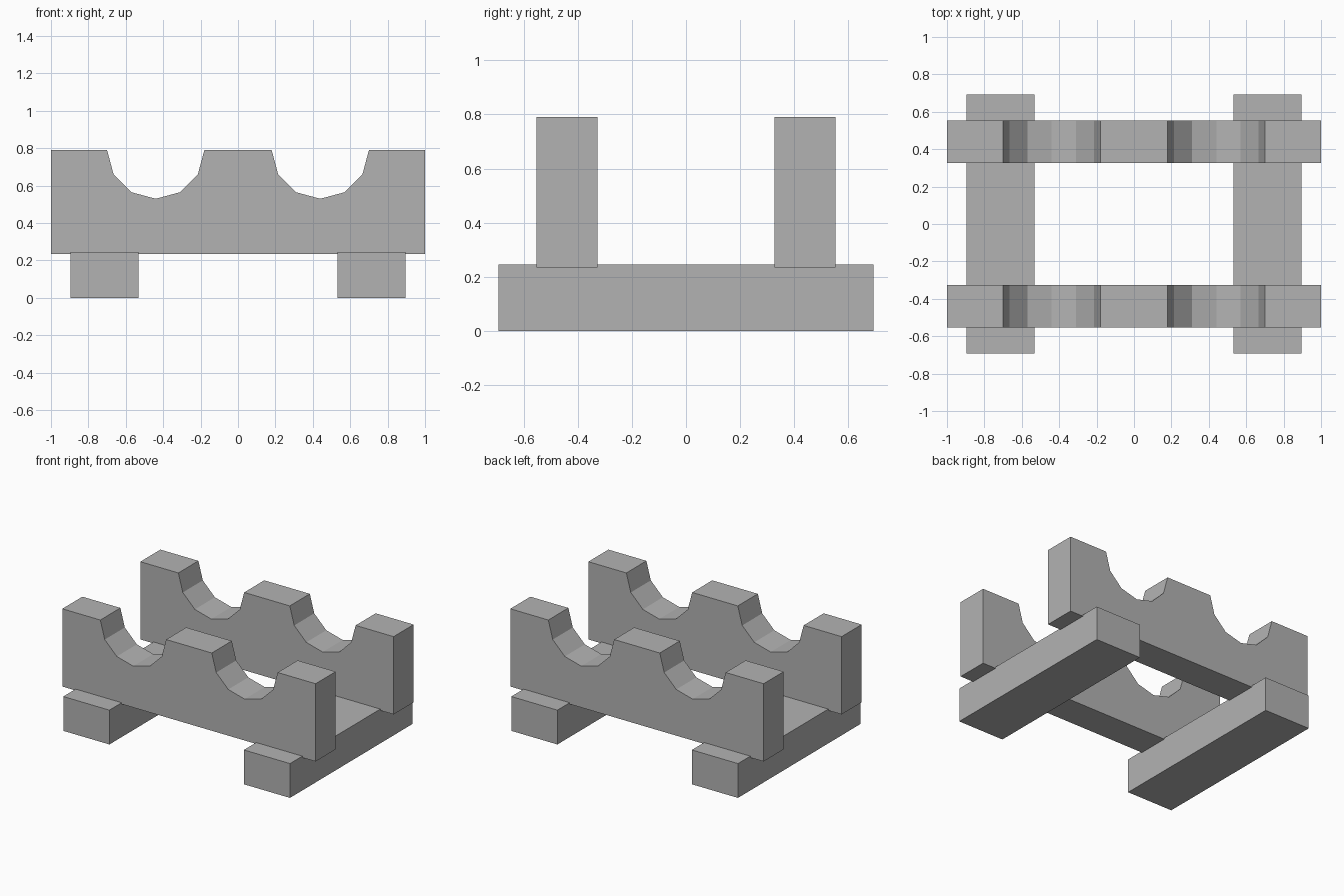
import bpy, bmesh
from math import cos, sin, pi

cube = bpy.data.objects.get("Cube")
if cube:
    bpy.data.objects.remove(cube, do_unlink=True)

# Single grey finish
grey = bpy.data.materials.new("plain_grey")
grey.use_nodes = True
colour = (0.45, 0.45, 0.45, 1)
grey.diffuse_color = colour
grey.node_tree.nodes["Principled BSDF"].inputs["Base Color"].default_value = colour


def extrude_profile(name, profile, y0, y1):
    """Extrude an x-z outline from y0 to y1."""
    bm = bmesh.new()
    face = bm.faces.new([bm.verts.new((x, y0, z)) for x, z in profile])
    result = bmesh.ops.extrude_face_region(bm, geom=[face])
    moved = [v for v in result["geom"] if isinstance(v, bmesh.types.BMVert)]
    bmesh.ops.translate(bm, verts=moved, vec=(0, y1 - y0, 0))
    bmesh.ops.recalc_face_normals(bm, faces=bm.faces)
    mesh = bpy.data.meshes.new(name)
    bm.to_mesh(mesh)
    bm.free()
    mesh.materials.append(grey)
    obj = bpy.data.objects.new(name, mesh)
    bpy.context.collection.objects.link(obj)
    return obj


# Cradle beams: plank outline with two six-sided half-round notches
BOTTOM, TOP, RADIUS = 0.235, 0.79, 0.26
outline = [(1, BOTTOM), (1, TOP)]
for centre in (0.44, -0.44):
    outline += [(centre + RADIUS * cos(i * pi / 6), TOP - RADIUS * sin(i * pi / 6))
                for i in range(7)]
outline += [(-1, TOP), (-1, BOTTOM)]
extrude_profile("front_cradle_beam", outline, -0.553, -0.327)
extrude_profile("back_cradle_beam", outline, 0.327, 0.553)

# Base runners, one under each end
for side, sign in (("left", 1), ("right", -1)):
    inner, outer = sign * 0.531, sign * 0.895
    extrude_profile(side + "_base_runner",
                    [(inner, 0), (outer, 0), (outer, 0.245), (inner, 0.245)], -0.692, 0.692)
